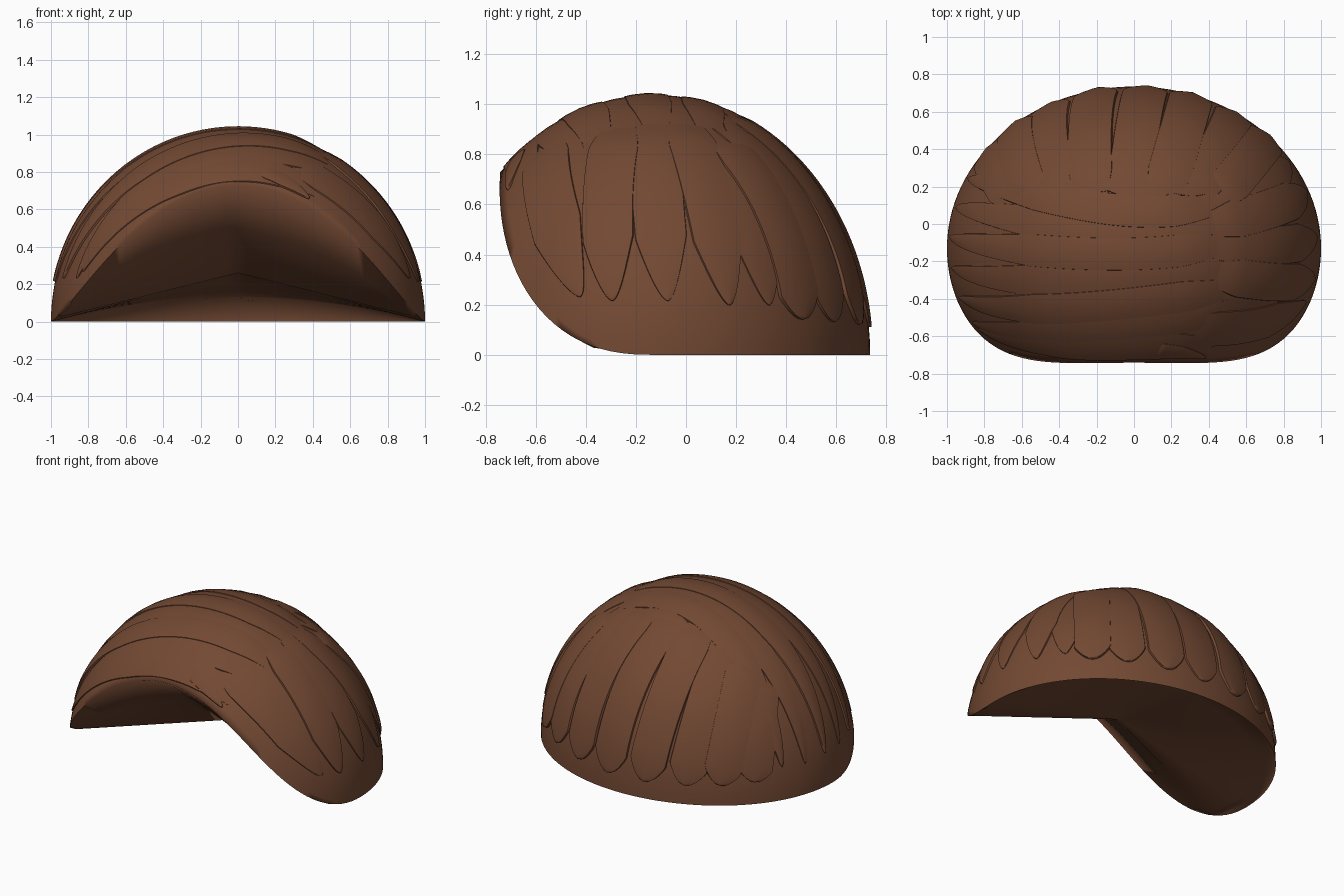
import bpy, bmesh
from math import sin, cos, pi, radians, sqrt
from mathutils import Vector

if "Cube" in bpy.data.objects:
    bpy.data.objects.remove(bpy.data.objects["Cube"])

brown = bpy.data.materials.new("hair_brown")
brown.diffuse_color = (0.17, 0.066, 0.033, 1)
brown.use_nodes = True
brown.node_tree.nodes["Principled BSDF"].inputs["Base Color"].default_value = brown.diffuse_color
CY, SY, SZ = -0.13, 0.865, 1.03      # head ellipsoid: centre y, y and z radii


def to_head(v):
    return Vector((v.x, CY + SY * v.y, SZ * v.z))


def finish(name, rows, closed, angle):
    """Loft rows of points into an object."""
    bm = bmesh.new()
    vr = [[bm.verts.new(p) for p in r] for r in rows]
    n = len(rows[0])
    for a, b in zip(vr, vr[1:]):
        for i in range(n if closed else n - 1):
            j = (i + 1) % n
            bm.faces.new((a[i], a[j], b[j], b[i]))
    bmesh.ops.remove_doubles(bm, verts=bm.verts, dist=1e-5)
    bmesh.ops.recalc_face_normals(bm, faces=bm.faces)
    me = bpy.data.meshes.new(name)
    bm.to_mesh(me)
    bm.free()
    ob = bpy.data.objects.new(name, me)
    bpy.context.collection.objects.link(ob)
    me.materials.append(brown)
    bpy.ops.object.select_all(action='DESELECT')
    ob.select_set(True)
    bpy.context.view_layer.objects.active = ob
    bpy.ops.object.shade_smooth_by_angle(angle=radians(angle))
    return ob


# Hair cap: slices along x, each an outer arc plus the hollow underside
rows, N, M = [], 64, 40
for k in range(N + 1):
    s = pi * k / N
    x, r = -cos(s), sin(s)
    end = pi - radians(45) * r ** 1.5
    arc = [to_head(Vector((x, r * cos(end * i / M), r * sin(end * i / M)))) for i in range(M + 1)]
    edge = arc[-1]
    # flat shelf from the middle of the hollow to the foot of each side
    f = abs(x) / 0.95
    ridge = Vector((x, -0.15 + 0.02 * abs(x), 0.26 * (1 - abs(x))))
    shelf = Vector((x, -0.16 - 0.21 * f, 0.26 - 0.235 * f)) if f < 1 else edge.lerp(ridge, 0.1)
    rim = Vector((x, CY + (SY - 0.015) * r, 0.13 * r * r))
    inner = [edge.lerp(shelf, 0.5), shelf] + [ridge.lerp(rim, i / 4) for i in range(5)]
    rows.append(arc + inner)
finish("hair_cap", rows, True, 100)


def top(x, y):
    """Unit direction of a dome point given in the top view."""
    u = (y - CY) / SY
    return Vector((x, u, sqrt(max(0.0, 1 - x * x - u * u)))).normalized()


def low(az, el):
    """Unit direction from azimuth (0 = back, + = right) and elevation."""
    a, e = radians(az), radians(el)
    return Vector((cos(e) * sin(a), cos(e) * cos(a), sin(e)))


def strand(name, a, b, c, width, lift, power=0.5, tip=0.2):
    """Flat lock of hair on the dome from a through b to c."""
    ctrl = b * 2 - (a + c) / 2
    n, prof, rows = 36, (-1, -0.94, -0.6, 0, 0.6, 0.94, 1), []

    def at(t):
        return (a * (1 - t) ** 2 + ctrl * 2 * t * (1 - t) + c * t * t).normalized()
    for i in range(n + 1):
        t = 1 - (1 - i / n) ** 1.5
        p = at(t)
        side = p.cross(at(t + 0.01) - at(t - 0.01)).normalized()
        w = width * min(1, (max(0, 1 - t) / tip) ** power) * min(1, 0.7 + t * 2)
        up = lift * min(1, t * 8 + 0.1)
        row = []
        for q in prof:
            h = -0.01 if abs(q) == 1 else up * (1 - 0.35 * q * q)
            row.append(to_head((p + side * w * q).normalized() * (1 + h)))
        rows.append(row)
    finish(name, rows, False, 50)


def mid(a, c, push=None, k=0.0):
    """Direction halfway from a to c, optionally pulled towards push."""
    v = a.normalized() + c.normalized()
    return (v + push * k if push else v).normalized()


# Rounded locks falling down the back
for i, az in enumerate((-52, -39, -26, -11, 4, 18, 33, 46)):
    c = low(az, 6 + abs(az) * 0.04)
    a = top(c.x * 0.75 - 0.08, 0.14)
    strand(f"back_lock_{i}", a, mid(a, c, low(az - 3, 40), 0.3), c, 0.125,
           0.016 + 0.006 * (i % 2), 0.5, 0.1)

# Pointed locks on the right side, from the parting
for i, (sx, sy, az, el) in enumerate(((0.42, 0.14, 57, 11), (0.43, 0.0, 69, 11),
                                      (0.45, -0.12, 86, 12), (0.45, -0.27, 101, 12))):
    a, c = top(sx, sy), low(az, el)
    strand(f"right_lock_{i}", a, mid(a, c, low(az + 10, 35), 0.4), c, 0.125,
           0.008 + 0.005 * (i % 2), 0.6, 0.3)
strand("right_front_lock", top(0.30, -0.56), top(0.66, -0.54), low(110, 13), 0.13, 0.008, 0.6, 0.35)

# Long locks swept from the parting over the top to the left side
sweep = ((-0.57, -118, 13), (-0.44, -108, 13), (-0.30, -97, 12), (-0.16, -86, 12),
         (-0.03, -75, 11), (0.09, -64, 12))
for i, (y, az, el) in enumerate(sweep):
    strand(f"swept_lock_{i}", top(0.50 - 0.02 * i, y * 0.85 + 0.02), top(-0.2, y), low(az, el),
           0.105, 0.008 + 0.007 * (i % 2), 0.6, 0.3)

# Fringe roll along the forehead, with its small drooping end
strand("fringe", top(0.42, -0.64), top(-0.2, -0.665), low(-121, 15), 0.10, 0.008, 0.6, 0.4)
strand("fringe_tip", top(0.12, -0.665), top(0.25, -0.685), top(0.38, -0.71), 0.05, 0.014, 0.6, 0.5)

# Short crossing locks on the crown
for i, (x, y) in enumerate(((0.3, 0.22), (0.05, 0.2), (-0.2, 0.24))):
    strand(f"crown_lock_{i}", top(x + 0.18, y + 0.06), top(x, y - 0.02), top(x - 0.26, y + 0.02),
           0.07, 0.012, 0.7, 0.5)
